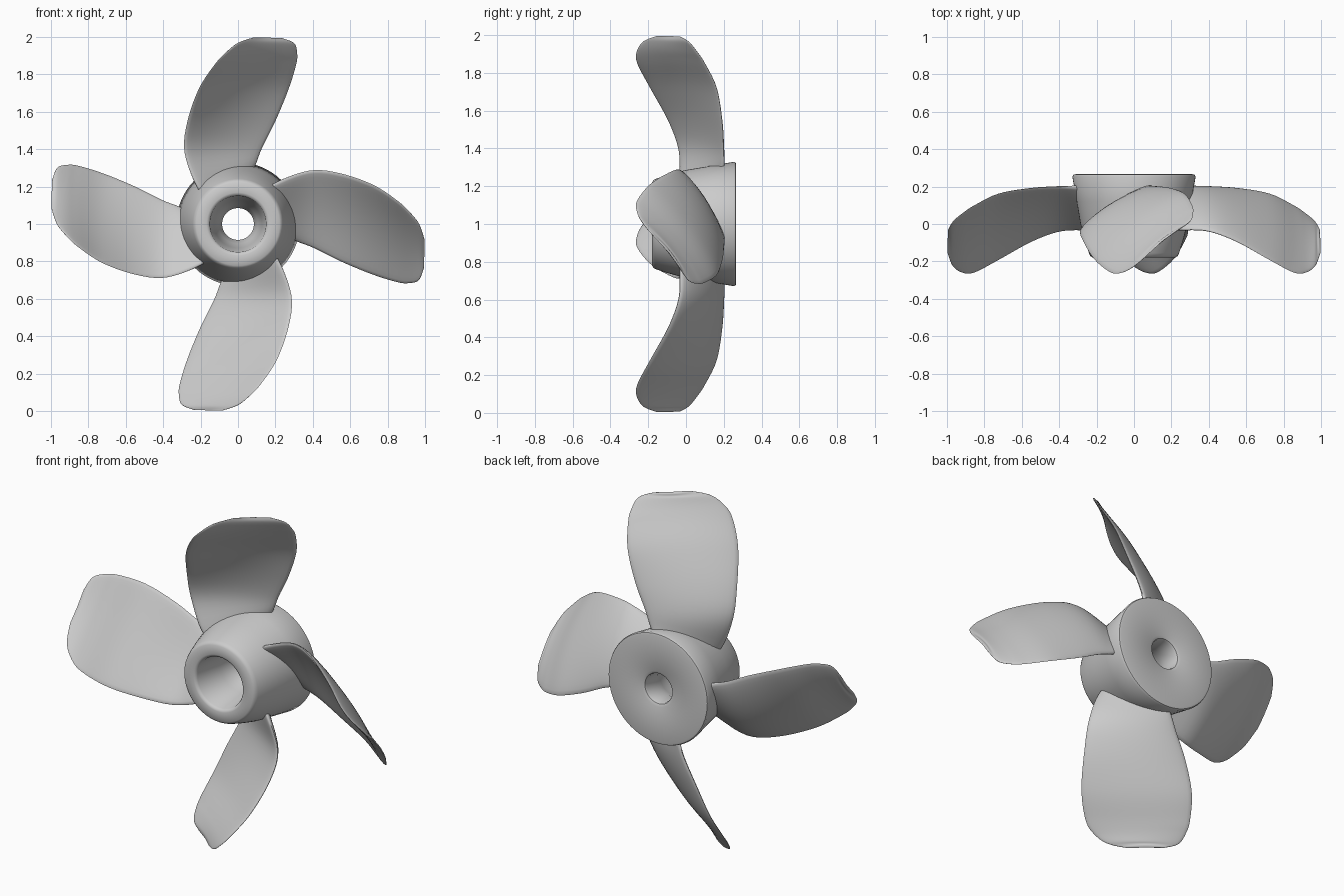
import bpy, bmesh, math
from mathutils import Vector, Matrix

if "Cube" in bpy.data.objects:
    bpy.data.objects.remove(bpy.data.objects["Cube"])

metal = bpy.data.materials.new("light_grey")
metal.diffuse_color = (0.6, 0.6, 0.6, 1)
metal.use_nodes = True
metal.node_tree.nodes["Principled BSDF"].inputs["Base Color"].default_value = metal.diffuse_color
CENTRE = Vector((0, 0, 1))


def finish(bm, name, angle):
    bmesh.ops.recalc_face_normals(bm, faces=bm.faces)
    me = bpy.data.meshes.new(name)
    bm.to_mesh(me)
    bm.free()
    me.materials.append(metal)
    ob = bpy.data.objects.new(name, me)
    bpy.context.collection.objects.link(ob)
    bpy.ops.object.select_all(action='DESELECT')
    ob.select_set(True)
    bpy.context.view_layer.objects.active = ob
    bpy.ops.object.shade_smooth_by_angle(angle=math.radians(angle))
    return ob


def bridge(bm, a, b):
    for i in range(len(a)):
        j = (i + 1) % len(a)
        bm.faces.new((a[i], a[j], b[j], b[i]))


# Hub: flared body with a tapered bore, turned about y (radius, y)
profile = [(0.085, 0.245), (0.09, 0.257), (0.105, 0.264), (0.312, 0.266),
           (0.324, 0.263), (0.329, 0.252), (0.306, 0.12), (0.286, 0.0),
           (0.262, -0.09), (0.241, -0.155), (0.234, -0.17), (0.222, -0.179),
           (0.168, -0.18), (0.157, -0.176), (0.15, -0.165), (0.128, 0.02),
           (0.105, 0.1), (0.085, 0.15)]
N = 64
bm = bmesh.new()
rings = []
for r, y in profile:
    rings.append([bm.verts.new((r * math.cos(2 * math.pi * i / N), y,
                                1 + r * math.sin(2 * math.pi * i / N)))
                  for i in range(N)])
for k in range(len(rings)):
    bridge(bm, rings[k], rings[(k + 1) % len(rings)])
finish(bm, "hub", 40)

# Blade stations: front edge point, rear edge point, half thickness
stations = [
    ((-0.15, 0.00, 0.12), (0.03, 0.200, 0.20), 0.034),
    ((-0.22, -0.03, 0.20), (0.09, 0.200, 0.31), 0.028),
    ((-0.285, -0.035, 0.38), (0.13, 0.198, 0.41), 0.022),
    ((-0.272, -0.09, 0.54), (0.20, 0.190, 0.55), 0.019),
    ((-0.21, -0.19, 0.72), (0.27, 0.162, 0.72), 0.016),
    ((-0.125, -0.258, 0.85), (0.31, 0.100, 0.85), 0.013),
    ((-0.065, -0.260, 0.915), (0.316, 0.060, 0.91), 0.012),
    ((0.00, -0.225, 0.967), (0.30, 0.015, 0.965), 0.010),
    ((0.08, -0.155, 0.995), (0.235, -0.030, 0.992), 0.006),
]


def catmull(p, i, t):
    a, b, c, d = (p[min(max(i + k, 0), len(p) - 1)] for k in (-1, 0, 1, 2))
    return 0.5 * (2 * b + (c - a) * t + (2 * a - 5 * b + 4 * c - d) * t * t
                  + (3 * b - a - 3 * c + d) * t ** 3)


front = [Vector(s[0]) for s in stations]
rear = [Vector(s[1]) for s in stations]
thick = [s[2] for s in stations]
STEPS, RING = 5, 32
sections = []
for i in range(len(stations) - 1):
    for s in range(STEPS):
        sections.append([catmull(c, i, s / STEPS) for c in (front, rear, thick)])
sections.append([front[-1], rear[-1], thick[-1]])


def blade(name, turn):
    bm = bmesh.new()
    rings = []
    for k, (f, b, h) in enumerate(sections):
        lo, hi = sections[max(k - 1, 0)], sections[min(k + 1, len(sections) - 1)]
        chord = b - f
        span = (hi[0] + hi[1]) - (lo[0] + lo[1])
        n = chord.cross(span).normalized()
        if n.y < 0:
            n = -n
        ring = []
        for j in range(RING):
            a = 2 * math.pi * j / RING
            u = (1 - math.cos(a)) / 2
            w = math.copysign(abs(math.sin(a)) ** 0.8, math.sin(a)) * h
            camber = 0.05 * chord.length * 4 * u * (1 - u)
            ring.append(bm.verts.new(f + chord * u + n * (w + camber)))
        rings.append(ring)
    for a, b in zip(rings, rings[1:]):
        bridge(bm, a, b)
    bm.faces.new(rings[0])
    # rounded tip closing
    tip = bm.verts.new(sum((v.co for v in rings[-1]), Vector()) / RING
                       + Vector((0, 0, 0.003)))
    for j in range(RING):
        bm.faces.new((rings[-1][j], rings[-1][(j + 1) % RING], tip))
    bm.transform(Matrix.Translation(CENTRE) @ Matrix.Rotation(turn, 4, 'Y'))
    finish(bm, name, 60)


for k, name in enumerate(("top", "right", "bottom", "left")):
    blade("blade_" + name, k * math.pi / 2)
